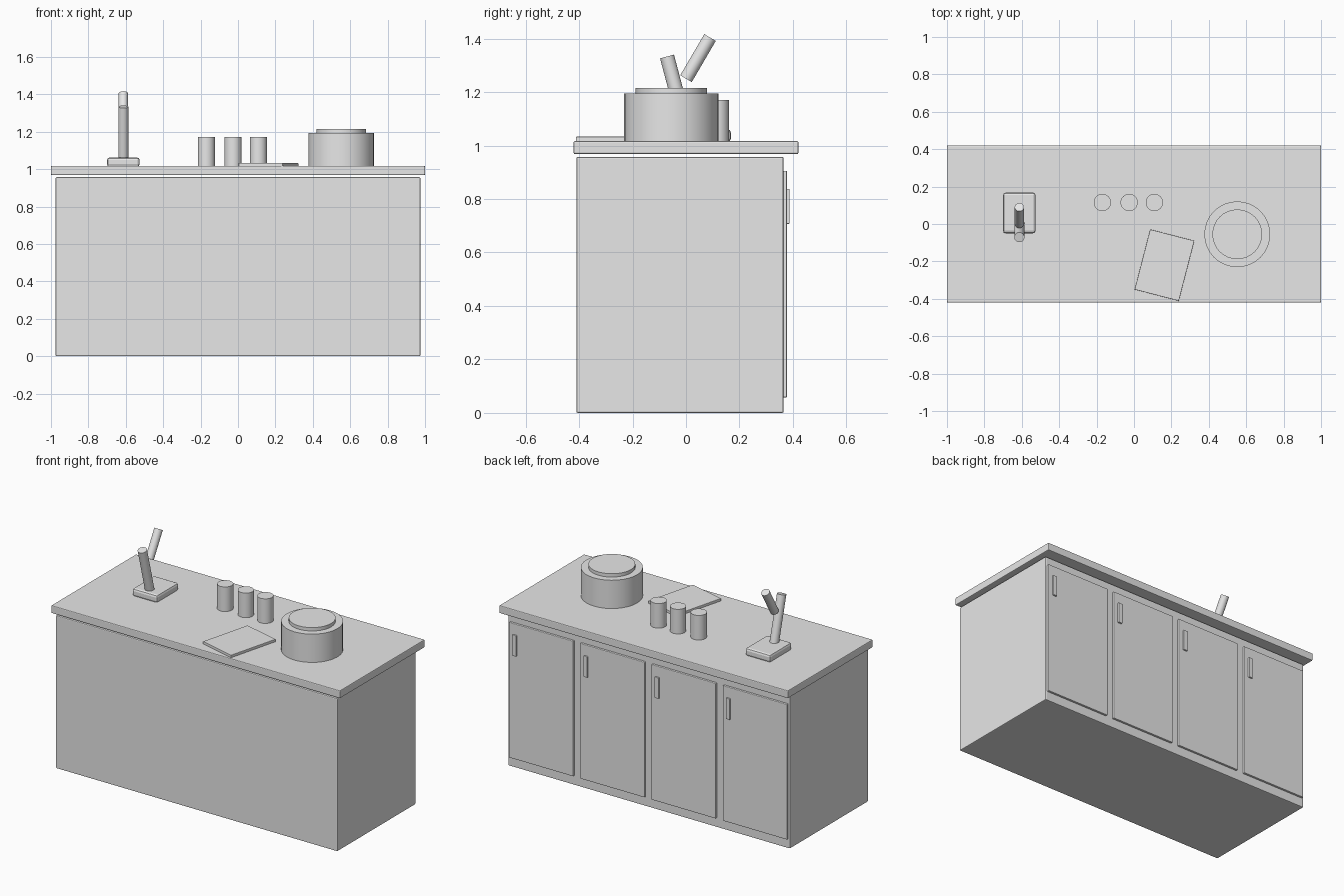
import bpy
import math
from mathutils import Vector

cube = bpy.data.objects.get("Cube")
if cube:
    bpy.data.objects.remove(cube, do_unlink=True)

# One plain grey for everything
grey = bpy.data.materials.new("plain_grey")
grey.use_nodes = True
grey.diffuse_color = (0.8, 0.8, 0.8, 1)
grey.node_tree.nodes["Principled BSDF"].inputs["Base Color"].default_value = (0.8, 0.8, 0.8, 1)


def finish(name):
    obj = bpy.context.object
    obj.name = name
    obj.data.materials.append(grey)
    return obj


def box(name, x, y, z, bevel=0.004, turn=0):
    """Bevelled box between (low, high) pairs, turned about its vertical axis."""
    spans = (x, y, z)
    bpy.ops.mesh.primitive_cube_add(size=1, location=[(a + b) / 2 for a, b in spans])
    obj = finish(name)
    obj.scale = [b - a for a, b in spans]
    bpy.ops.object.transform_apply(location=False, rotation=False, scale=True)
    obj.rotation_euler.z = turn
    mod = obj.modifiers.new("soft_edges", 'BEVEL')
    mod.width = bevel
    mod.segments = 2
    return obj


def rod(name, start, end, radius):
    """Smooth cylinder between two points."""
    start, end = Vector(start), Vector(end)
    axis = end - start
    bpy.ops.mesh.primitive_cylinder_add(vertices=32, radius=radius, depth=axis.length,
                                        location=(start + end) / 2)
    obj = finish(name)
    obj.rotation_euler = axis.to_track_quat('Z', 'Y').to_euler()
    bpy.ops.object.shade_smooth_by_angle(angle=math.radians(35))
    return obj


# Cabinet and worktop
TOP = 1.017
box("cabinet", (-0.975, 0.975), (-0.41, 0.365), (0, 0.957), 0.005)
box("worktop", (-1, 1), (-0.42, 0.42), (0.968, TOP), 0.005)

# Four doors with upright pulls along the back
for i in range(4):
    cx = 0.74 - i * 0.4935
    box(f"door_{i + 1}", (cx - 0.223, cx + 0.223), (0.355, 0.378), (0.058, 0.905))
    px = cx + 0.18
    box(f"door_pull_{i + 1}", (px - 0.014, px + 0.014), (0.37, 0.388), (0.707, 0.838), 0.003)

# Levered dispenser: base, tilted post and separate lever
DX = -0.613
box("dispenser_base", (DX - 0.087, DX + 0.087), (-0.05, 0.168), (TOP - 0.005, 1.062), 0.014)
rod("dispenser_post", (DX, 0.004, 1.05), (DX, -0.071, 1.333), 0.027)
rod("dispenser_lever", (DX, 0, 1.25), (DX, 0.09, 1.404), 0.025)

# Row of cups
for i, cx in enumerate((-0.169, -0.026, 0.109)):
    rod(f"cup_{i + 1}", (cx, 0.115, TOP - 0.003), (cx, 0.115, 1.171), 0.046)

# Board lying at an angle
box("board", (0.041, 0.285), (-0.386, -0.054), (TOP - 0.002, 1.033), 0.002, math.radians(-14.5))

# Round pot with a raised lid
rod("pot", (0.552, -0.055, TOP - 0.003), (0.552, -0.055, 1.194), 0.176)
rod("pot_lid", (0.552, -0.055, 1.18), (0.552, -0.055, 1.215), 0.133)
